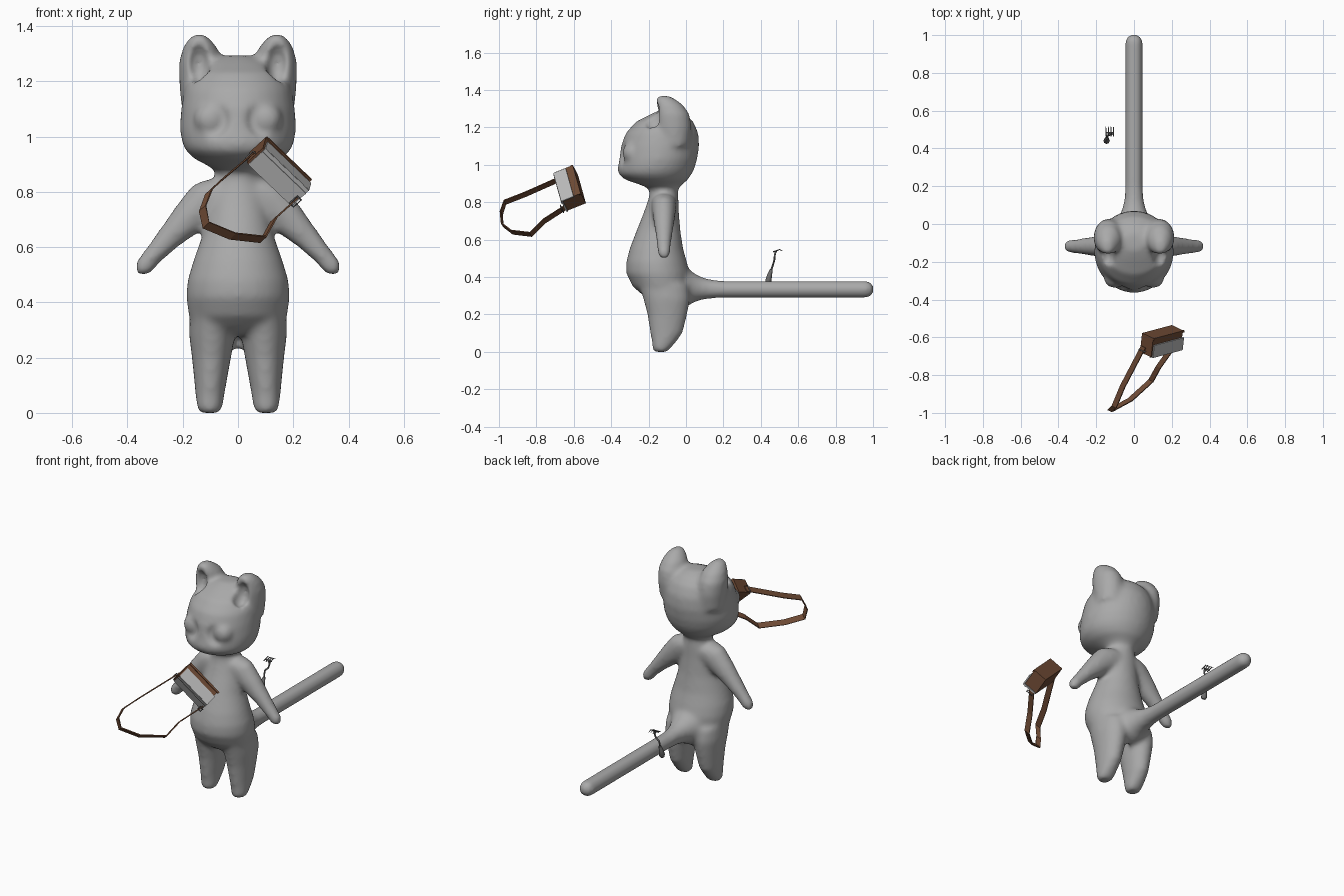
import bpy, bmesh, math
from mathutils import Vector, Matrix

if "Cube" in bpy.data.objects:
    bpy.data.objects.remove(bpy.data.objects["Cube"], do_unlink=True)


def material(name, color):
    mat = bpy.data.materials.new(name)
    mat.use_nodes = True
    mat.diffuse_color = (*color, 1)
    mat.node_tree.nodes["Principled BSDF"].inputs["Base Color"].default_value = (*color, 1)
    return mat


BODY = material("clay grey", (0.40, 0.40, 0.40))
FLAP = material("flap grey", (0.50, 0.50, 0.50))
LEATHER = material("leather brown", (0.16, 0.07, 0.035))
STEEL = material("steel grey", (0.16, 0.16, 0.16))


def make_object(name, bm, mat, smooth=False):
    bmesh.ops.recalc_face_normals(bm, faces=bm.faces)
    mesh = bpy.data.meshes.new(name)
    bm.to_mesh(mesh)
    bm.free()
    mesh.materials.append(mat)
    obj = bpy.data.objects.new(name, mesh)
    bpy.context.collection.objects.link(obj)
    for p in mesh.polygons:
        p.use_smooth = smooth
    return obj


def loft(bm, rings, u, v, sides=32):
    """Skin elliptical rings given as (centre, u radius, v radius)."""
    u, v = Vector(u), Vector(v)
    loops = []
    for c, ru, rv in rings:
        angles = [2 * math.pi * i / sides for i in range(sides)]
        loops.append([bm.verts.new(Vector(c) + u * ru * math.cos(a) + v * rv * math.sin(a))
                      for a in angles])
    for a, b in zip(loops, loops[1:]):
        for i in range(sides):
            j = (i + 1) % sides
            bm.faces.new((a[i], a[j], b[j], b[i]))
    bm.faces.new(loops[0])
    bm.faces.new(loops[-1])


def upright(bm, rows, side=1):
    """Loft along z from rows of (z, x centre, y front, y back, x radius)."""
    rings = [((side * x, (f + b) / 2, z), r, (b - f) / 2) for z, x, f, b, r in rows]
    loft(bm, rings, (1, 0, 0), (0, 1, 0))


def ellipsoid(bm, centre, radii):
    m = Matrix.Translation(centre) @ Matrix.Diagonal((*radii, 1))
    bmesh.ops.create_uvsphere(bm, u_segments=24, v_segments=16, radius=1, matrix=m)


# Body volumes, fused later into one skin
bm = bmesh.new()
upright(bm, [(.87, 0, -.19, -.045, .075), (.895, 0, -.25, -.02, .11), (.92, 0, -.325, .01, .16),
             (.95, 0, -.362, .03, .19), (.98, 0, -.366, .045, .203), (1.03, 0, -.356, .06, .211),
             (1.10, 0, -.348, .071, .206), (1.17, 0, -.322, .066, .195),
             (1.23, 0, -.268, .04, .168), (1.27, 0, -.19, .0, .115), (1.293, 0, -.14, -.05, .05)])
upright(bm, [(.285, 0, -.2, 0, .1), (.31, 0, -.24, .015, .165), (.35, 0, -.285, .02, .178),
             (.42, 0, -.32, .02, .188), (.48, 0, -.32, .005, .183), (.55, 0, -.302, -.015, .162),
             (.65, 0, -.264, -.03, .127), (.75, 0, -.224, -.038, .107),
             (.82, 0, -.2, -.04, .09), (.89, 0, -.19, -.045, .075)])
for s in (1, -1):
    # ears
    upright(bm, [(1.1, .12, -.15, .02, .085), (1.2, .13, -.164, .03, .083),
                 (1.27, .137, -.166, .02, .077), (1.32, .137, -.165, -.015, .063),
                 (1.35, .14, -.163, -.055, .043), (1.37, .14, -.15, -.09, .018)], s)
    # legs
    upright(bm, [(.36, .095, -.25, .01, .08), (.28, .094, -.228, .022, .083),
                 (.2, .096, -.207, .007, .071), (.1, .1, -.192, -.018, .057),
                 (.05, .102, -.182, -.055, .051), (.015, .102, -.18, -.085, .046),
                 (0, .102, -.168, -.1, .036)], s)
    # arms
    arm = [(.05, .8, .075, .07), (.1, .77, .085, .066), (.17, .712, .066, .058),
           (.25, .632, .046, .046), (.305, .572, .036, .038), (.34, .53, .034, .035),
           (.356, .51, .024, .025), (.362, .502, .01, .01)]
    loft(bm, [((s * x, -.118, z), a, b) for x, z, a, b in arm], (s * .77, 0, .64), (0, 1, 0))
# tail
tail = [(-.05, .345, .12), (.01, .345, .1), (.04, .343, .08), (.08, .339, .062),
        (.13, .336, .051), (.2, .334, .046), (.97, .334, .046), (.992, .334, .035), (1.004, .334, .014)]
loft(bm, [((0, y, z), r, r) for y, z, r in tail], (1, 0, 0), (0, 0, 1))
body = make_object("animal_body", bm, BODY)

# Hollows for ears and eye sockets, and the eye bulges
cut, eyes = bmesh.new(), bmesh.new()
for s in (1, -1):
    ellipsoid(cut, (s * .142, -.18, 1.265), (.042, .06, .075))
    ellipsoid(cut, (s * .1, -.365, 1.065), (.078, .055, .08))
    ellipsoid(eyes, (s * .1, -.285, 1.063), (.06, .055, .06))
hollows = make_object("hollow_cutter", cut, BODY)
eyeballs = make_object("eye_helper", eyes, BODY)


def remesh():
    mod = body.modifiers.new("Fuse", "REMESH")
    mod.mode, mod.voxel_size, mod.use_smooth_shade = "VOXEL", .011, True


remesh()
for helper, op in ((hollows, "DIFFERENCE"), (eyeballs, "UNION")):
    helper.hide_render = True
    mod = body.modifiers.new(op.title(), "BOOLEAN")
    mod.object, mod.operation, mod.solver = helper, op, "EXACT"
remesh()
soft = body.modifiers.new("Soften", "SMOOTH")
soft.factor, soft.iterations = .5, 12

# Bake the skin and drop the helpers
bpy.context.view_layer.update()
baked = bpy.data.meshes.new_from_object(body.evaluated_get(bpy.context.evaluated_depsgraph_get()))
body.modifiers.clear()
body.data = baked
baked.materials.clear()
baked.materials.append(BODY)
for p in baked.polygons:
    p.use_smooth, p.material_index = True, 0
for helper in (hollows, eyeballs):
    bpy.data.objects.remove(helper, do_unlink=True)

# Bag frame: length, depth and height directions
L = Vector((.71, .19, -.68)).normalized()
D = Vector((.2, .94, .27))
D = (D - L * D.dot(L)).normalized()
H = L.cross(D)
CENTRE = Vector((.15, -.622, .875))
AXES = Matrix((L, D, H)).transposed().to_4x4()


def bag_box(name, offset, size, mat):
    box = bmesh.new()
    m = Matrix.Translation(CENTRE) @ AXES @ Matrix.Translation(offset) @ Matrix.Diagonal((*size, 1))
    bmesh.ops.create_cube(box, size=1, matrix=m)
    return make_object(name, box, mat)


bag_box("bag_body", (-.004, .002, -.003), (.222, .108, .084), LEATHER)
bag_box("bag_flap_front", (.004, -.053, 0), (.222, .008, .09), FLAP)
bag_box("bag_flap_top", (.004, -.02, .042), (.222, .07, .008), FLAP)
bag_box("bag_flap_ridge", (.004, -.058, .026), (.222, .006, .008), FLAP)
bag_box("bag_back_rim", (0, .05, .04), (.228, .012, .008), LEATHER)

# Strap: a flat band swept round the loop, its width along the bag's height
path = [Vector(p) for p in ((.05, -.65, .935), (-.06, -.86, .842), (-.105, -.968, .8),
                            (-.128, -.988, .74), (-.116, -.982, .68), (-.02, -.93, .64),
                            (.09, -.83, .628), (.13, -.757, .7), (.21, -.645, .772))]
strap, loops = bmesh.new(), []
for i, p in enumerate(path):
    t = (path[min(i + 1, len(path) - 1)] - path[max(i - 1, 0)]).normalized()
    n = t.cross(H).normalized() * .003
    w = H * .017
    loops.append([strap.verts.new(p + q) for q in (n + w, n - w, -n - w, w - n)])
for a, b in zip(loops, loops[1:]):
    for i in range(4):
        strap.faces.new((a[i], a[i - 1], b[i - 1], b[i]))
strap.faces.new(loops[0])
strap.faces.new(loops[-1])
make_object("bag_strap", strap, LEATHER)


def tube(name, points, radii, mat):
    """Round rod through the points, with a radius for each."""
    curve = bpy.data.curves.new(name, "CURVE")
    curve.dimensions, curve.bevel_depth, curve.bevel_resolution = "3D", 1, 2
    curve.use_fill_caps = True
    spline = curve.splines.new("POLY")
    spline.points.add(len(points) - 1)
    for pt, co, r in zip(spline.points, points, radii):
        pt.co, pt.radius = (*co, 1), r
    curve.materials.append(mat)
    obj = bpy.data.objects.new(name, curve)
    bpy.context.collection.objects.link(obj)


# Strap rings
for name, p in (("ring_upper", path[0]), ("ring_lower", path[-1])):
    corners = [p - D * .02 + L * a + H * b for a, b in ((-.01, -.02), (.01, -.02), (.01, .02), (-.01, .02))]
    tube(name, corners + corners[:1], [.003] * 5, STEEL)

# Fork: bulbous handle, bent neck and curled tines
tube("fork_handle", [(-.145, .436, .368), (-.145, .44, .378), (-.144, .447, .41), (-.142, .456, .44)],
     [.012, .017, .013, .008], STEEL)
tube("fork_neck", [(-.142, .455, .435), (-.145, .468, .475), (-.125, .473, .495),
                   (-.117, .475, .52), (-.128, .48, .537)], [.005] * 5, STEEL)
tube("fork_bar", [(-.15, .482, .537), (-.108, .482, .537)], [.004] * 2, STEEL)
for i in range(4):
    x = -.149 + i * .0135
    tube(f"fork_tine_{i + 1}", [(x, .465, .535), (x, .482, .54), (x, .5, .547), (x, .517, .538)],
         [.003, .003, .003, .001], STEEL)
